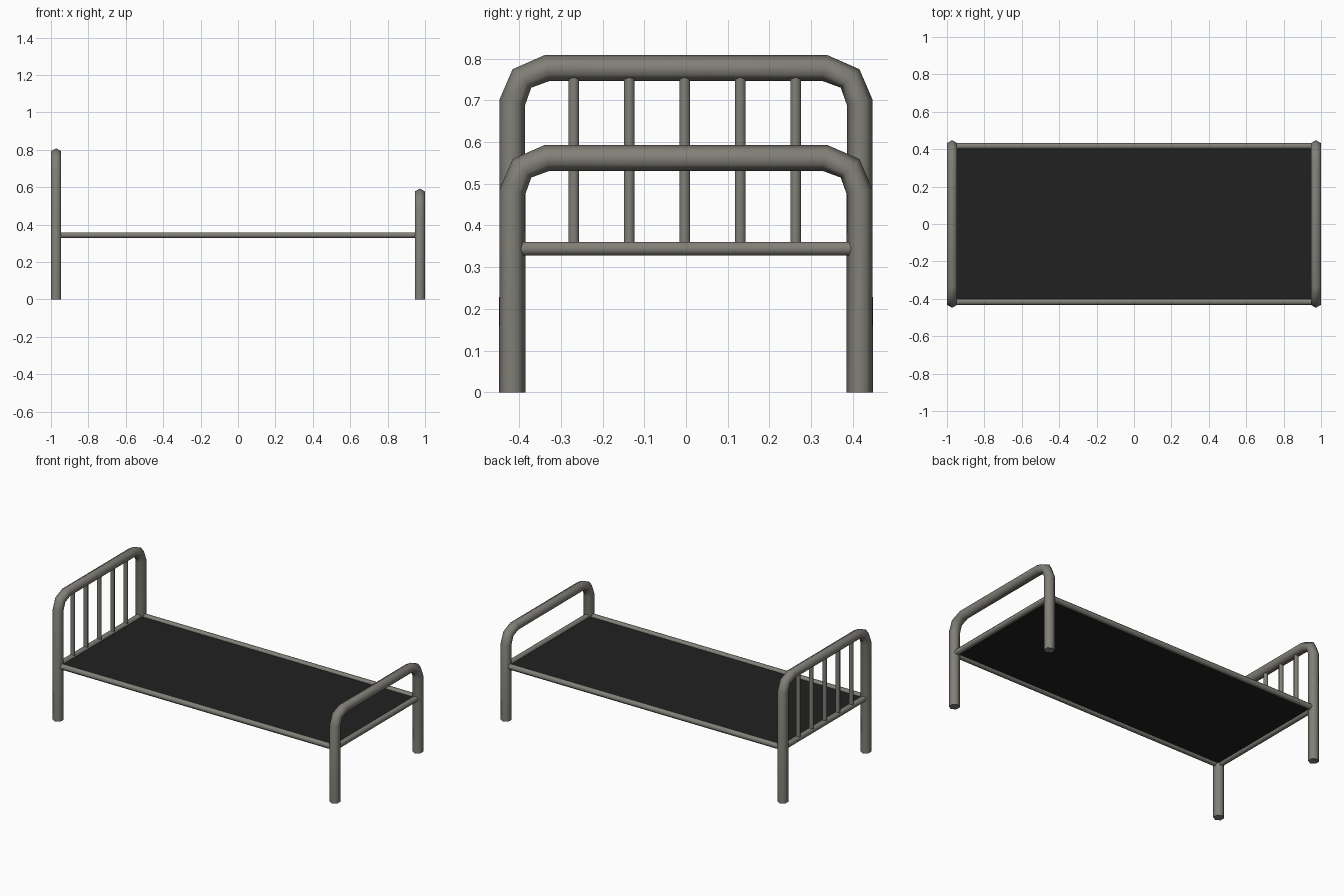
import bpy, bmesh, math
from mathutils import Vector

if "Cube" in bpy.data.objects:
    bpy.data.objects.remove(bpy.data.objects["Cube"])


def material(name, rgb):
    m = bpy.data.materials.new(name)
    m.diffuse_color = (*rgb, 1)
    m.use_nodes = True
    m.node_tree.nodes["Principled BSDF"].inputs["Base Color"].default_value = m.diffuse_color
    return m


STEEL = material("worn grey steel", (0.22, 0.212, 0.185))
DARK = material("dark mattress base", (0.015, 0.015, 0.015))


def finish(name, bm, mat, smooth=True):
    bmesh.ops.recalc_face_normals(bm, faces=bm.faces)
    me = bpy.data.meshes.new(name)
    bm.to_mesh(me)
    bm.free()
    me.materials.append(mat)
    ob = bpy.data.objects.new(name, me)
    bpy.context.collection.objects.link(ob)
    if smooth:
        bpy.ops.object.select_all(action='DESELECT')
        ob.select_set(True)
        bpy.context.view_layer.objects.active = ob
        bpy.ops.object.shade_smooth_by_angle(angle=math.radians(65))
    return ob


def tube(name, points, r, side, sides=6):
    """Sweep a hexagon along a planar path; side is the plane's normal.
    Two hexagon corners lie in the plane of the path."""
    pts = [Vector(p) for p in points]
    side = Vector(side)
    bm = bmesh.new()
    rings = []
    for i, p in enumerate(pts):
        t = Vector()
        if i > 0:
            t += (p - pts[i - 1]).normalized()
        if i < len(pts) - 1:
            t += (pts[i + 1] - p).normalized()
        n = side.cross(t.normalized())
        rings.append([bm.verts.new(p + r * (math.cos(a) * n + math.sin(a) * side))
                      for a in (2 * math.pi * k / sides for k in range(sides))])
    for a, b in zip(rings, rings[1:]):
        for k in range(sides):
            j = (k + 1) % sides
            bm.faces.new((a[k], a[j], b[j], b[k]))
    bm.faces.new(rings[0])
    bm.faces.new(rings[-1])
    return finish(name, bm, STEEL)


X, Y, Z = 0.9725, 0.4165, 0.344


# Bent end frames: legs and top bar in one tube, plus a lower cross rail
def end_frame(name, x, top):
    half = [(Y, 0), (Y, top - 0.082), (0.3935, top - 0.025), (0.333, top)]
    path = [(x, y, z) for y, z in half] + [(x, -y, z) for y, z in reversed(half)]
    tube(name + "_frame", path, 0.0315, (1, 0, 0))
    tube(name + "_cross_rail", [(x, -Y, Z), (x, Y, Z)], 0.0185, (0, 0, 1))


end_frame("headboard", -X, 0.7775)
end_frame("footboard", X, 0.562)

# Headboard bars
for i in range(5):
    y = -0.003 + 0.133 * (i - 2)
    tube(f"headboard_bar_{i + 1}", [(-X, y, Z), (-X, y, 0.7775)], 0.0145, (0, 1, 0))

# Long side rails
for s, n in ((-1, "front"), (1, "back")):
    tube(n + "_side_rail", [(-X, s * Y, Z), (X, s * Y, Z)], 0.0175, (0, 0, 1))

# Flat sleeping surface
bm = bmesh.new()
bmesh.ops.create_cube(bm, size=1)
bmesh.ops.scale(bm, vec=(2 * X, 2 * Y, 0.004), verts=bm.verts)
bmesh.ops.translate(bm, vec=(0, 0, Z), verts=bm.verts)
finish("bed_base", bm, DARK, smooth=False)
